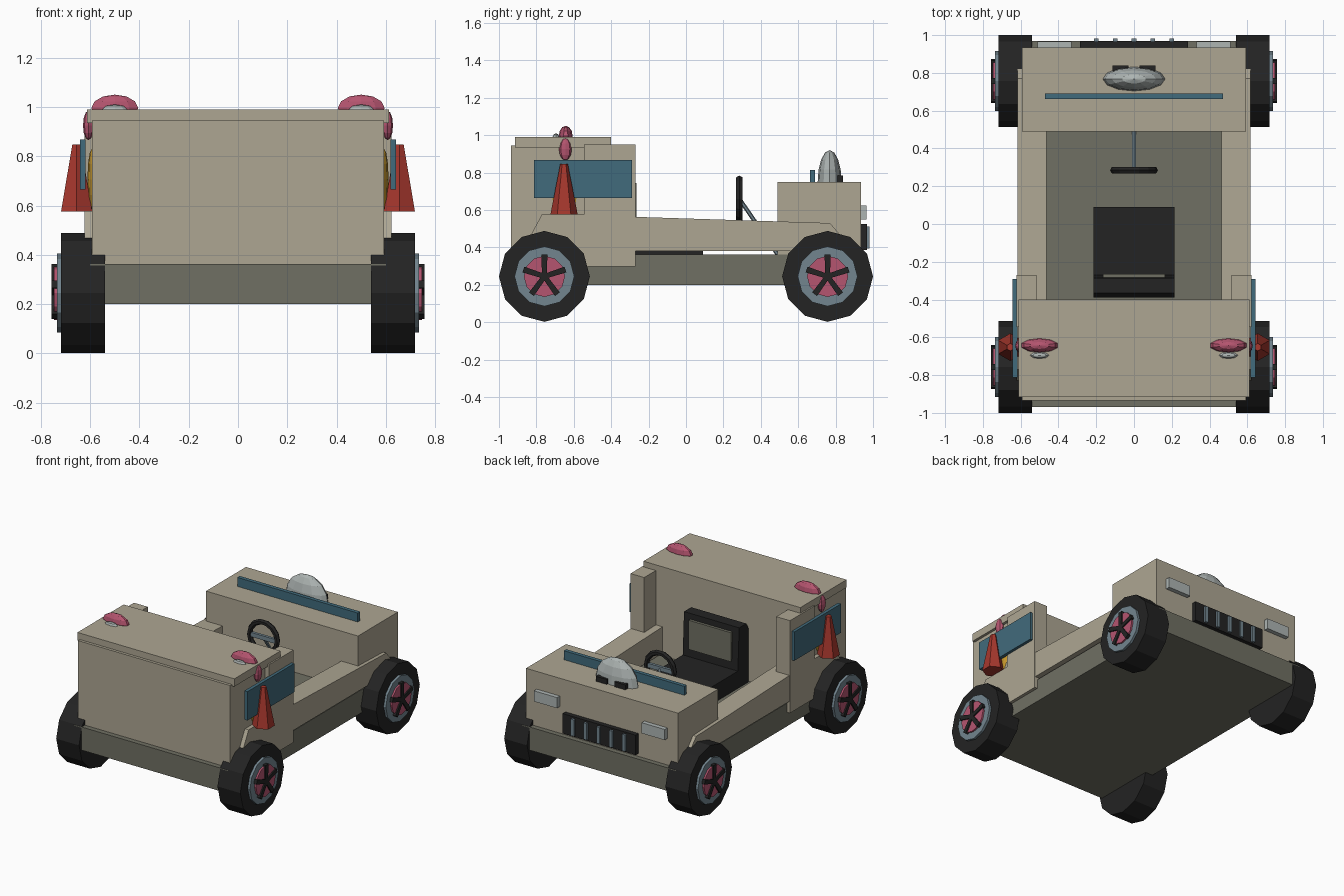
import bpy, bmesh, math
from mathutils import Vector, Matrix

if "Cube" in bpy.data.objects:
    bpy.data.objects.remove(bpy.data.objects["Cube"])


def material(name, rgb):
    m = bpy.data.materials.new(name)
    m.diffuse_color = (*rgb, 1)
    m.use_nodes = True
    m.node_tree.nodes["Principled BSDF"].inputs["Base Color"].default_value = m.diffuse_color
    return m


BODY = material("sand_paint", (0.42, 0.382, 0.29))
FRAME = material("olive_grey", (0.16, 0.16, 0.125))
BLACK = material("black_rubber", (0.017, 0.017, 0.017))
BLUE = material("blue_glass", (0.053, 0.145, 0.2))
STEEL = material("steel_blue", (0.17, 0.235, 0.275))
PINK = material("rose", (0.46, 0.09, 0.16))
RED = material("red", (0.38, 0.038, 0.026))
PALE = material("pale_grey", (0.42, 0.46, 0.45))
GOLD = material("amber", (0.55, 0.3, 0.025))


def finish(name, bm, mat):
    bmesh.ops.recalc_face_normals(bm, faces=bm.faces)
    me = bpy.data.meshes.new(name)
    bm.to_mesh(me)
    bm.free()
    me.materials.append(mat)
    ob = bpy.data.objects.new(name, me)
    bpy.context.collection.objects.link(ob)
    return ob


def box(name, mat, x, y, z):
    """Box from (min, max) ranges."""
    bm = bmesh.new()
    bmesh.ops.create_cube(bm, size=1)
    for v in bm.verts:
        v.co = [(r[0] + r[1]) / 2 + c * (r[1] - r[0]) for r, c in zip((x, y, z), v.co)]
    return finish(name, bm, mat)


def side_box(name, mat, s, x, y, z):
    return box(name, mat, sorted((s * x[0], s * x[1])), y, z)


def panel(name, mat, s, x, profile):
    """Side profile in (y, z) extruded across a range of x."""
    bm = bmesh.new()
    f = bm.faces.new([bm.verts.new((s * x[0], y, z)) for y, z in profile])
    ext = bmesh.ops.extrude_face_region(bm, geom=[f])["geom"]
    verts = [e for e in ext if isinstance(e, bmesh.types.BMVert)]
    bmesh.ops.translate(bm, verts=verts, vec=(s * (x[1] - x[0]), 0, 0))
    return finish(name, bm, mat)


def rod(name, mat, a, b, r1, r2=None, sides=12, twist=0):
    """Cylinder or cone between two points."""
    a, b = Vector(a), Vector(b)
    d = b - a
    bm = bmesh.new()
    mtx = (Matrix.Translation((a + b) / 2) @ d.to_track_quat('Z', 'Y').to_matrix().to_4x4()
           @ Matrix.Rotation(twist, 4, 'Z'))
    bmesh.ops.create_cone(bm, cap_ends=True, segments=sides, radius1=r1,
                          radius2=r1 if r2 is None else r2, depth=d.length, matrix=mtx)
    return finish(name, bm, mat)


def ellipsoid(name, mat, centre, radii, u=10, v=6):
    bm = bmesh.new()
    bmesh.ops.create_uvsphere(bm, u_segments=u, v_segments=v, radius=1)
    for vert in bm.verts:
        vert.co = [c + r * k for c, r, k in zip(centre, radii, vert.co)]
    return finish(name, bm, mat)


# Chassis and main body
box("chassis", FRAME, (-.6, .6), (-.97, .97), (.2, .363))
box("hood", BODY, (-.593, .593), (.49, .935), (.36, .75))
box("rear_cabin", BODY, (-.593, .593), (-.935, -.4), (.363, .945))
box("roof", BODY, (-.612, .612), (-.915, -.4), (.935, .99))

# Details on the hood and nose
box("hood_bar", BLUE, (-.47, .47), (.663, .69), (.745, .813))
ellipsoid("hood_dome", PALE, (0, .768, .75), (.165, .064, .17), 12, 8)
box("grille", BLACK, (-.285, .285), (.93, .967), (.385, .525))
for i in range(5):
    x = -.2 + i * .1
    box("grille_slat", STEEL, (x - .012, x + .012), (.96, .982), (.395, .512))

# Seat
box("seat_cushion", BLACK, (-.215, .215), (-.39, .09), (.36, .485))
panel("seat_back", BLACK, 1, (-.215, .215),
      [(-.27, .47), (-.285, .785), (-.365, .785), (-.39, .74), (-.39, .47)])
box("seat_back_pad", FRAME, (-.165, .165), (-.285, -.264), (.54, .745))

# Steering wheel and column
bpy.ops.mesh.primitive_torus_add(location=(0, .285, .66), rotation=(math.pi / 2, 0, 0),
                                 major_radius=.108, minor_radius=.019,
                                 major_segments=14, minor_segments=6)
wheel = bpy.context.object
wheel.name = "steering_wheel"
wheel.data.materials.append(BLACK)
box("steering_bar", STEEL, (-.1, .1), (.275, .295), (.645, .675))
rod("steering_column", STEEL, (0, .285, .66), (0, .495, .355), .011, sides=6)

for s in (-1, 1):
    # Side rails and rear quarter panels
    panel("side_rail", BODY, s, (.463, .618),
          [(-.4, .38), (-.4, .567), (-.27, .563), (.77, .53), (.83, .46), (.83, .38)])
    panel("rear_quarter", BODY, s, (.515, .622),
          [(-.86, .363), (-.86, .41), (-.77, .577), (-.545, .577), (-.545, .95),
           (-.27, .95), (-.27, .298), (-.6, .298), (-.6, .363)])
    side_box("side_window", BLUE, s, (.618, .642), (-.812, -.29), (.665, .868))
    # Headlights and dome feet
    side_box("headlight", PALE, s, (.33, .51), (.93, .966), (.55, .625))
    side_box("dome_foot", BLACK, s, (.03, .115), (.81, .84), (.745, .785))
    # Lamps and cones
    ellipsoid("roof_lamp", PINK, (s * .5, -.643, .995), (.1, .037, .055))
    ellipsoid("roof_lamp_lens", PALE, (s * .5, -.695, .99), (.05, .018, .02), 8, 4)
    ellipsoid("side_lamp", PINK, (s * .607, -.645, .925), (.022, .034, .06), 8, 6)
    ellipsoid("side_amber", GOLD, (s * .593, -.65, .705), (.018, .07, .125), 8, 6)
    rod("side_cone", RED, (s * .655, -.652, .575), (s * .655, -.652, .847), .073, .02, 6)
    # Wheels with rims, hubs and five spokes
    for y in (-.757, .757):
        def disc(name, mat, x0, x1, r):
            rod(name, mat, (s * x0, y, .245), (s * x1, y, .245), r)
        disc("tire", BLACK, .54, .718, .243)
        disc("rim", STEEL, .7, .735, .16)
        disc("hub", PINK, .72, .747, .11)
        disc("hub_cap", BLACK, .72, .756, .025)
        for k in range(5):
            a = 2 * math.pi * k / 5
            spoke = panel("spoke", BLACK, s, (.73, .756),
                          [(-.013, 0), (.013, 0), (.016, .118), (-.016, .118)])
            spoke.data.transform(Matrix.Translation((0, y, .245)) @ Matrix.Rotation(a, 4, 'X'))
